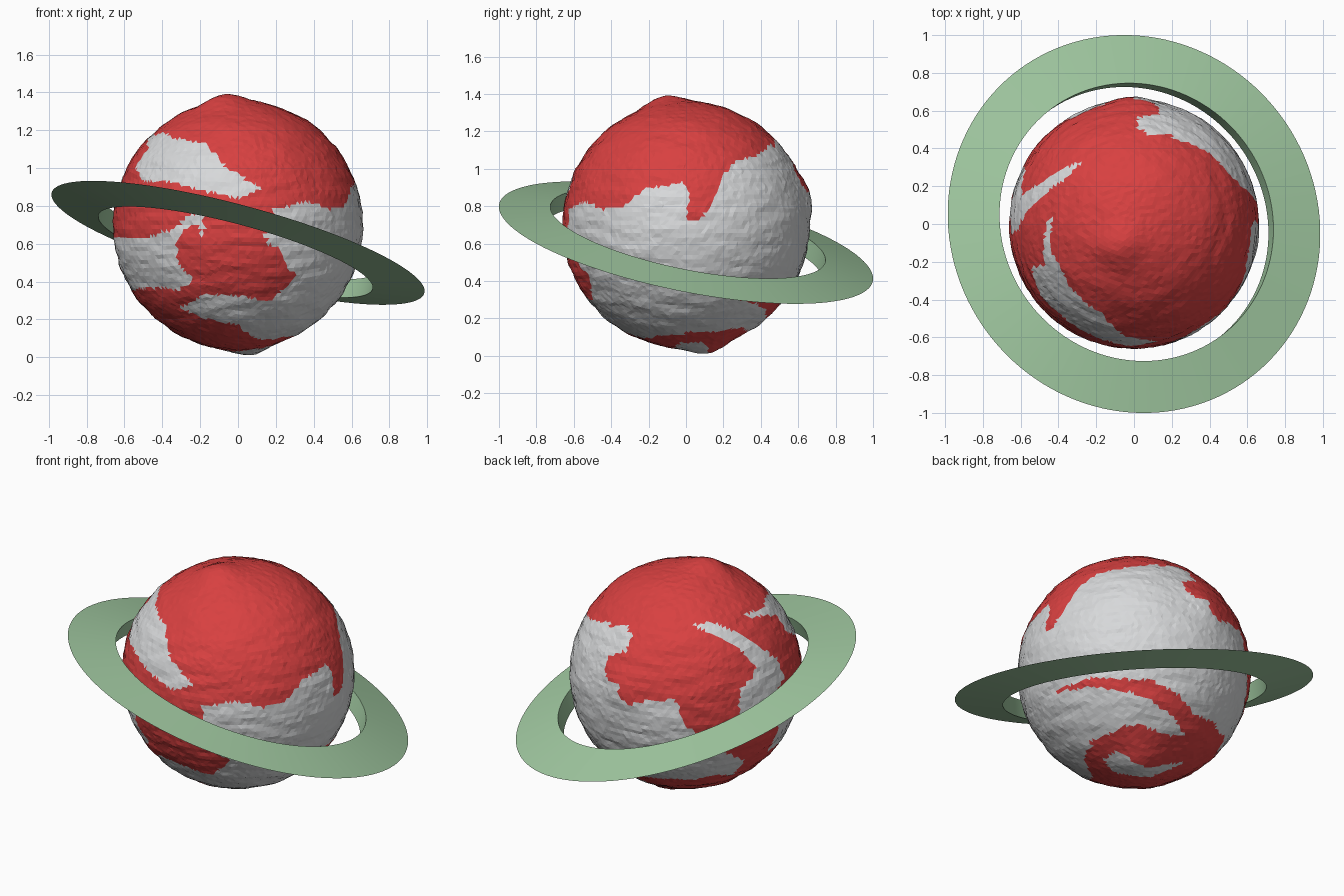
import bpy, bmesh, math, random
from mathutils import Vector, noise

random.seed(4)
if "Cube" in bpy.data.objects:
    bpy.data.objects.remove(bpy.data.objects["Cube"])

RADIUS = 0.66
CENTRE = Vector((0, 0, 0.7))
UP = Vector((0, 0, 1))


def material(name, colour):
    mat = bpy.data.materials.new(name)
    mat.use_nodes = True
    mat.diffuse_color = (*colour, 1)
    mat.node_tree.nodes["Principled BSDF"].inputs["Base Color"].default_value = (*colour, 1)
    return mat


def make_object(name, bm, mats):
    mesh = bpy.data.meshes.new(name)
    bm.to_mesh(mesh)
    bm.free()
    for mat in mats:
        mesh.materials.append(mat)
    obj = bpy.data.objects.new(name, mesh)
    bpy.context.collection.objects.link(obj)
    return obj


red = material("red land", (0.69, 0.052, 0.052))
grey = material("pale grey sea", (0.68, 0.69, 0.70))
green = material("soft green", (0.36, 0.59, 0.36))


# Each sea is an outline projected onto the globe along one direction
class Sea:
    def __init__(self, direction, outline):
        self.facing = Vector(direction).normalized()
        self.across = UP.cross(self.facing).normalized()
        self.upward = self.facing.cross(self.across)
        self.outline = outline

    def covers(self, p):
        if p.dot(self.facing) < 0:
            return False
        a, b = p.dot(self.across), p.dot(self.upward)
        inside = False
        previous = self.outline[-1]
        for point in self.outline:
            (x1, y1), (x2, y2) = previous, point
            if (y1 > b) != (y2 > b) and a < x1 + (b - y1) * (x2 - x1) / (y2 - y1):
                inside = not inside
            previous = point
        return inside


FRONT = (0, -1, 0)
SIDE = (1, 0, 0)
SLOPE = math.sqrt(2) * math.tan(math.radians(30))
BACK_UPPER = (-1, 1, SLOPE)
BACK_LOWER = (1, 1, -SLOPE)

upper_front_sea = Sea(FRONT, [
    (-.82, .47), (-.72, .61), (-.64, .71), (-.46, .69), (-.25, .65), (-.17, .55),
    (-.08, .45), (.05, .37), (.21, .29), (-.01, .21), (-.27, .28), (-.54, .35), (-.76, .35)])

hooked_sea = Sea(FRONT, [
    (-1.1, -.1), (-.72, -.1), (-.52, -.03), (-.42, .07), (-.3, .1), (-.26, 0),
    (-.29, -.1), (-.33, 0), (-.4, -.01), (-.49, -.12), (-.49, -.29), (-.36, -.44),
    (-.47, -.53), (-.65, -.5), (-.85, -.52), (-1.1, -.45)])

great_sea_front = Sea(FRONT, [
    (1.1, .2), (.86, .13), (.67, .12), (.54, .19), (.4, .15), (.36, .05), (.21, -.08),
    (.24, -.15), (.33, -.16), (.39, -.33), (.52, -.46), (.68, -.49), (1.1, -.48)])

great_sea_side = Sea(SIDE, [
    (-.95, .13), (-.82, .18), (-.67, .12), (-.5, .15), (-.3, .3), (0, .35), (.03, .2),
    (0, .02), (.12, .05), (.2, .15), (.3, .4), (.38, .51), (.6, .57), (.69, .66),
    (.78, .52), (.82, .38), (.9, .3), (1.1, .2), (1.1, -.45), (.7, -.53), (.3, -.5),
    (-.3, -.5), (-.6, -.47), (-.8, -.36), (-.95, -.15)])

great_sea_back = Sea(BACK_LOWER, [
    (-.1, .85), (.26, .92), (.43, .85), (.3, .73), (.5, .53), (.7, .4), (.82, .2),
    (.92, .1), (.92, -.15), (.86, -.4), (.77, -.58), (.69, -.45), (.56, -.37),
    (.43, -.2), (.22, -.07), (-.3, -.03), (-.3, .5)])

great_sea_tail = Sea(BACK_UPPER, [
    (-.95, .4), (-.6, .4), (-.56, .3), (-.63, .16), (-.77, .14), (-.8, .03), (-.73, -.15),
    (-.64, -.3), (-.43, -.28), (-.26, -.3), (-.18, -.53), (.1, -.75), (.37, -.82),
    (.3, -.93), (-.1, -.93), (-.6, -.75), (-1.1, -.3)])

crescent_sea = Sea(BACK_UPPER, [
    (-.08, .34), (.12, .34), (.33, .23), (.54, .1), (.69, 0), (.74, -.15), (.63, -.32),
    (.5, -.46), (.4, -.6), (.3, -.45), (.31, -.24), (.44, -.15), (.47, -.07),
    (.33, .1), (.12, .23)])

upper_front_tail = Sea(BACK_UPPER, [
    (.41, .4), (.63, .46), (.67, .57), (.84, .66), (.95, .5), (.8, .4), (.46, .37)])

southern_front_sea = Sea(FRONT, [
    (-.48, -.67), (-.27, -.56), (.01, -.57), (.37, -.63), (.68, -.56), (.9, -.52),
    (1.1, -.6), (.8, -.83), (.57, -.93), (.25, -.85), (-.19, -.77)])

southern_back_sea = Sea(BACK_LOWER, [
    (-.84, -.24), (-.71, -.15), (-.29, -.11), (-.03, -.15), (.22, -.24), (.39, -.41),
    (.47, -.56), (.35, -.56), (.14, -.47), (-.03, -.45), (-.2, -.53), (-.37, -.58),
    (-.42, -.75), (-.37, -.88), (-.5, -.95), (-.95, -.5)])

polar_sea = Sea(BACK_LOWER, [
    (-.25, -.73), (-.12, -.66), (-.03, -.7), (.14, -.79), (.42, -.8), (.14, -.9), (-.16, -.85)])

seas = [upper_front_sea, hooked_sea, great_sea_front, great_sea_side, great_sea_back,
        great_sea_tail, crescent_sea, upper_front_tail, southern_front_sea,
        southern_back_sea, polar_sea]

# Globe: faceted sphere, coloured by the sea outlines with a ragged shore
bm = bmesh.new()
bmesh.ops.create_icosphere(bm, subdivisions=6, radius=1)
for face in bm.faces:
    p = face.calc_center_median().normalized()
    p = (p + noise.noise_vector(p * 14) * 0.015).normalized()
    face.material_index = int(any(sea.covers(p) for sea in seas))

# Terrain: streaks around the axis, rough facets and three peaks
axis = Vector((-0.1, -0.17, 0.98)).normalized()
peaks = [(axis, 0.042), (-axis, 0.042), (Vector((0, 0.97, 0.23)), 0.025)]
for vert in bm.verts:
    p = vert.co.normalized()
    streak = noise.noise(Vector((p.x * 4, p.y * 4, p.z * 14)))
    height = RADIUS + 0.007 * streak + random.uniform(-0.002, 0.002)
    for peak, size in peaks:
        height += size * math.exp(-(p.angle(peak) / 0.17) ** 2)
    slide = axis.cross(p) * random.gauss(0, 0.006)
    vert.co = CENTRE + (p + slide).normalized() * height
make_object("globe", bm, [red, grey])

# Ring: thin wedge section, thick at the inner rim, spun and tilted
SEGMENTS = 128
bm = bmesh.new()
tilt = UP.rotation_difference(Vector((0.255, 0.195, 0.947)))
section = [(0.75, 0.052), (0.75, -0.052), (1.02, 0)]
loops = []
for i in range(SEGMENTS):
    t = math.tau * i / SEGMENTS
    loops.append([bm.verts.new(tilt @ Vector((r * math.cos(t), r * math.sin(t), h)) + Vector((0, 0, 0.605)))
                  for r, h in section])
for i, loop in enumerate(loops):
    following = loops[(i + 1) % SEGMENTS]
    for j in range(3):
        k = (j + 1) % 3
        bm.faces.new((loop[j], loop[k], following[k], following[j]))
bmesh.ops.recalc_face_normals(bm, faces=bm.faces)
ring = make_object("ring", bm, [green])
bpy.ops.object.select_all(action="DESELECT")
ring.select_set(True)
bpy.context.view_layer.objects.active = ring
bpy.ops.object.shade_smooth_by_angle(angle=math.radians(15))
